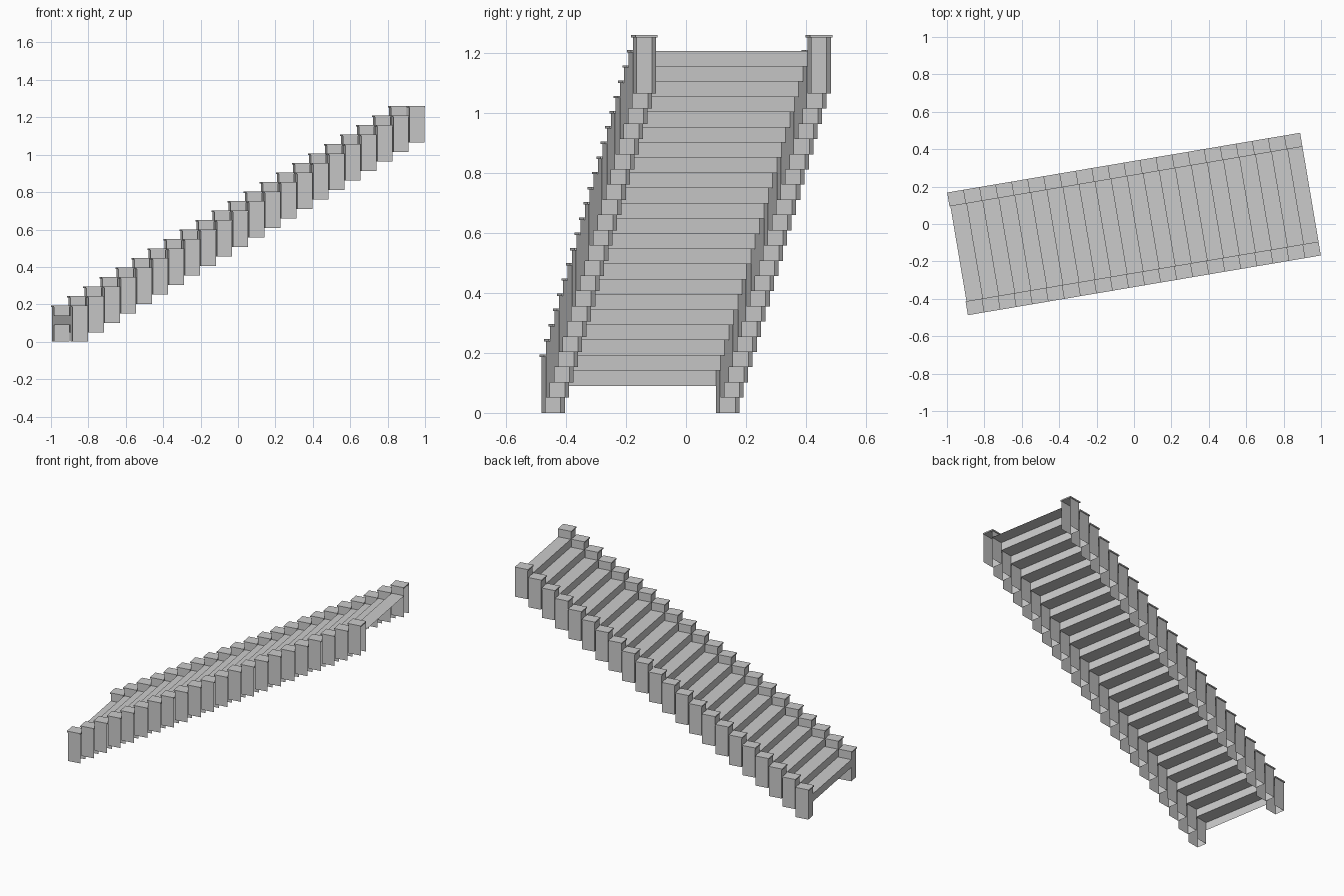
import bpy, bmesh, math
from mathutils import Matrix

if "Cube" in bpy.data.objects:
    bpy.data.objects.remove(bpy.data.objects["Cube"])

STEPS = 22
LENGTH, WIDTH = 1.914, 0.665
RUN, RISE = LENGTH / STEPS, 0.0507
COLUMN_H = 0.195          # height of each stringer column
BEAM = 0.075              # stringer width
LIP, LIP_T = 0.005, 0.008  # cap overhang and thickness
TREAD_LOW, TREAD_TOP = 0.090, 0.1407
TURN = Matrix.Rotation(math.radians(9.6), 4, 'Z')

grey = bpy.data.materials.new("light_grey")
grey.diffuse_color = (0.6, 0.6, 0.6, 1)
grey.use_nodes = True
grey.node_tree.nodes["Principled BSDF"].inputs["Base Color"].default_value = grey.diffuse_color


def box(bm, x0, x1, y0, y1, z0, z1, open_sides=False):
    """Box; open_sides leaves out the bottom and the uphill end."""
    made = bmesh.ops.create_cube(bm, size=1)
    for v in made["verts"]:
        v.co.x = x1 if v.co.x > 0 else x0
        v.co.y = y1 if v.co.y > 0 else y0
        v.co.z = z1 if v.co.z > 0 else z0
    if open_sides:
        bm.normal_update()
        faces = {f for v in made["verts"] for f in v.link_faces}
        gone = [f for f in faces if f.normal.z < -0.9 or f.normal.x > 0.9]
        bmesh.ops.delete(bm, geom=gone, context='FACES')


def finish(name, bm):
    bm.transform(TURN)
    mesh = bpy.data.meshes.new(name)
    bm.to_mesh(mesh)
    bm.free()
    mesh.materials.append(grey)
    bpy.context.collection.objects.link(bpy.data.objects.new(name, mesh))


# Stepped stringers: hollow columns, each with a thin overhanging cap
for name, side in (("front_stringer", -1), ("back_stringer", 1)):
    bm = bmesh.new()
    y0, y1 = sorted((side * WIDTH / 2, side * (WIDTH / 2 - BEAM)))
    for i in range(STEPS):
        x, z = -LENGTH / 2 + i * RUN, i * RISE
        top = z + COLUMN_H
        box(bm, x + LIP, x + RUN, y0 + LIP, y1 - LIP, z, top - LIP_T, True)
        box(bm, x, x + RUN, y0, y1, top - LIP_T, top)
    finish(name, bm)

# Folded sheet of risers and treads between the stringers
bm = bmesh.new()
half = WIDTH / 2 - BEAM + LIP
for i in range(STEPS):
    x, z = -LENGTH / 2 + LIP + i * RUN, i * RISE
    end = min(x + RUN, LENGTH / 2)
    corners = [(x, z + TREAD_LOW), (x, z + TREAD_TOP), (end, z + TREAD_TOP)]
    rows = [[bm.verts.new((px, s * half, pz)) for s in (-1, 1)] for px, pz in corners]
    for a, b in zip(rows, rows[1:]):
        bm.faces.new((a[0], b[0], b[1], a[1]))
bmesh.ops.remove_doubles(bm, verts=bm.verts, dist=0.0005)
bmesh.ops.recalc_face_normals(bm, faces=bm.faces)
if sum(f.normal.z for f in bm.faces) < 0:
    bmesh.ops.reverse_faces(bm, faces=bm.faces)
finish("treads_and_risers", bm)
